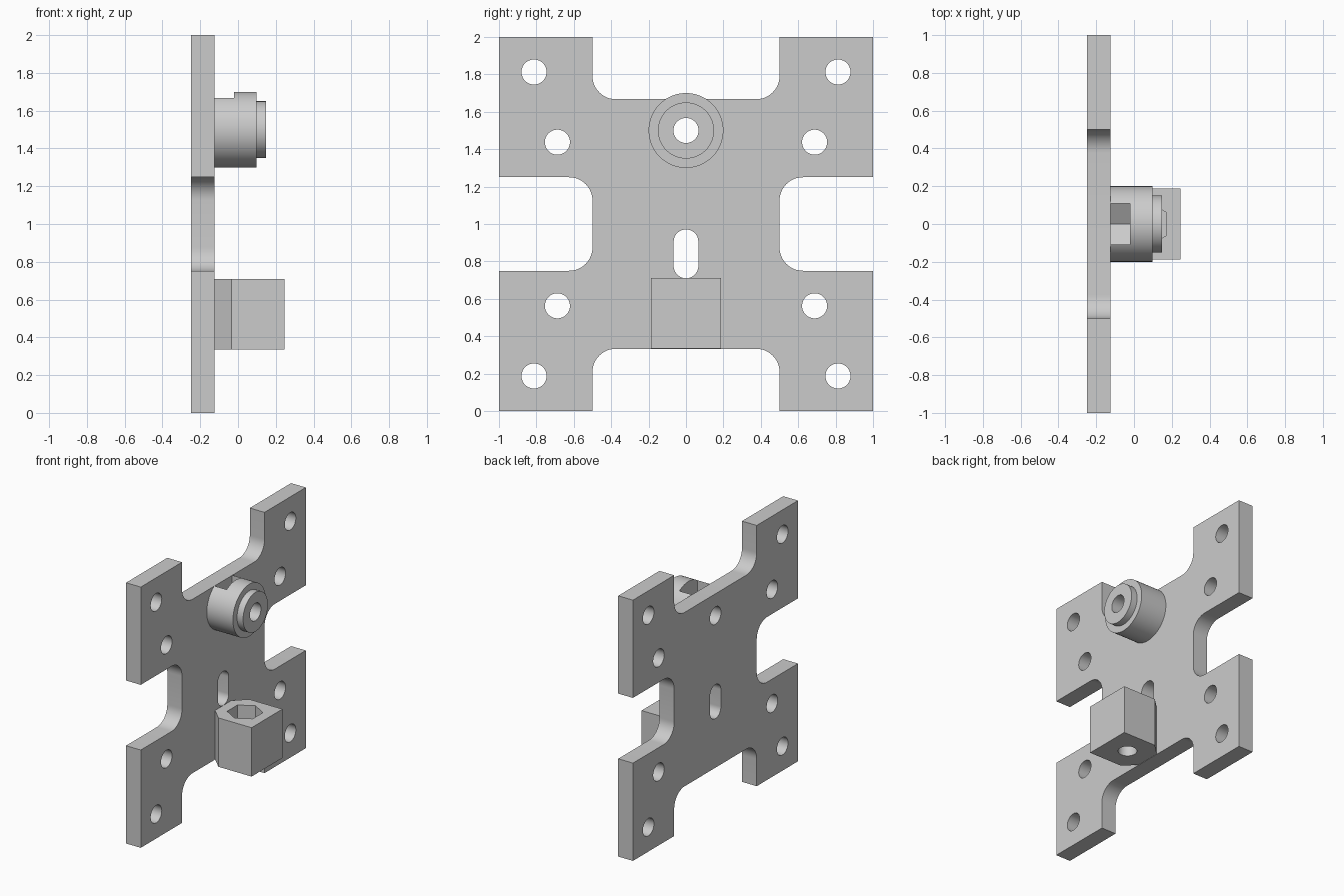
import bpy, bmesh
from math import sin, cos, radians

if "Cube" in bpy.data.objects:
    bpy.data.objects.remove(bpy.data.objects["Cube"])

grey = bpy.data.materials.new("plain_grey")
grey.use_nodes = True
grey.diffuse_color = (0.6, 0.6, 0.6, 1)
grey.node_tree.nodes["Principled BSDF"].inputs["Base Color"].default_value = (0.6, 0.6, 0.6, 1)

FACE = -0.125          # front surface of the plate
FILLET = 0.125
BORE = 0.067
HEX = 0.125            # nut pocket circumradius


def arc(cu, cv, r, a0, a1, n):
    angles = [radians(a0 + (a1 - a0) * i / n) for i in range(n + 1)]
    return [(cu + r * cos(a), cv + r * sin(a)) for a in angles]


def circle(cu, cv, r, n=48, start=0):
    return arc(cu, cv, r, start, start + 360, n)[:-1]


def prism(name, outline, axis, lo, hi):
    """Extrude a 2D outline: (y, z) along X, or (x, y) along Z."""
    bm = bmesh.new()
    place = (lambda u, v: (lo, u, v)) if axis == "X" else (lambda u, v: (u, v, lo))
    face = bm.faces.new([bm.verts.new(place(u, v)) for u, v in outline])
    moved = bmesh.ops.extrude_face_region(bm, geom=[face])["geom"]
    shift = (hi - lo, 0, 0) if axis == "X" else (0, 0, hi - lo)
    bmesh.ops.translate(bm, vec=shift, verts=[g for g in moved if isinstance(g, bmesh.types.BMVert)])
    bmesh.ops.recalc_face_normals(bm, faces=bm.faces)
    mesh = bpy.data.meshes.new(name)
    bm.to_mesh(mesh)
    bm.free()
    mesh.materials.append(grey)
    obj = bpy.data.objects.new(name, mesh)
    bpy.context.collection.objects.link(obj)
    return obj


def activate(obj):
    bpy.ops.object.select_all(action="DESELECT")
    obj.select_set(True)
    bpy.context.view_layer.objects.active = obj


def cut(obj, cutters):
    activate(obj)
    for cutter in cutters:
        mod = obj.modifiers.new("cut", "BOOLEAN")
        mod.operation, mod.solver, mod.object = "DIFFERENCE", "EXACT", cutter
        bpy.ops.object.modifier_apply(modifier=mod.name)


# Plate: one quarter of the outline, mirrored both ways
quarter = arc(0.375, 0.792, FILLET, -90, 0, 12) + [(0.5, 1), (1, 1), (1, 0.25)]
quarter += arc(0.625, 0.125, FILLET, 90, 180, 12)
half = quarter + [(y, -z) for y, z in reversed(quarter)]
outline = half + [(-y, z) for y, z in reversed(half)]
plate = prism("plate", [(y, z + 1) for y, z in outline], "X", -0.25, FACE)

# Plate holes and slot
holes = [prism("hole_cutter", circle(sy * y, 1 + sz * z, BORE), "X", -0.4, 0)
         for y, z in ((0.8125, 0.8125), (0.6875, 0.4375)) for sy in (-1, 1) for sz in (-1, 1)]
slot = arc(0, 0.905, 0.066, 0, 180, 24) + arc(0, 0.776, 0.066, 180, 360, 24)
slot_cutter = prism("slot_cutter", slot, "X", -0.4, 0)
bore_cutter = prism("bore_cutter", circle(0, 1.5, BORE), "X", -0.4, 0.4)
cut(plate, holes + [slot_cutter, bore_cutter])

# Round boss with a nut slot open at the top
boss = prism("round_boss", circle(0, 1.5, 0.2, 96), "X", FACE, 0.097)
lip = prism("boss_lip", circle(0, 1.5, 0.15, 96), "X", 0.097, 0.148)
flat = HEX * cos(radians(30))
nut_slot = [(-flat, 1.8), (-flat, 1.5 - HEX / 2), (0, 1.5 - HEX), (flat, 1.5 - HEX / 2), (flat, 1.8)]
nut_slot_cutter = prism("nut_slot_cutter", nut_slot, "X", -0.15, -0.02)
cut(boss, [bore_cutter, nut_slot_cutter])
cut(lip, [bore_cutter])

# Block with tapered root, hex nut pocket and vertical bore
side = [(0.246, 0.187), (-0.035, 0.187), (FACE, 0.1)]
block = prism("nut_block", side + [(x, -y) for x, y in reversed(side)], "Z", 0.335, 0.71)
pocket_cutter = prism("pocket_cutter", circle(0.06, 0, HEX, 6, 30), "Z", 0.59, 0.9)
screw_cutter = prism("screw_cutter", circle(0.06, 0, BORE), "Z", 0.2, 0.65)
cut(block, [pocket_cutter, screw_cutter])

for cutter in holes + [slot_cutter, bore_cutter, nut_slot_cutter, pocket_cutter, screw_cutter]:
    bpy.data.objects.remove(cutter)

for part in (plate, boss, lip, block):
    activate(part)
    bpy.ops.object.shade_smooth_by_angle(angle=radians(30))
